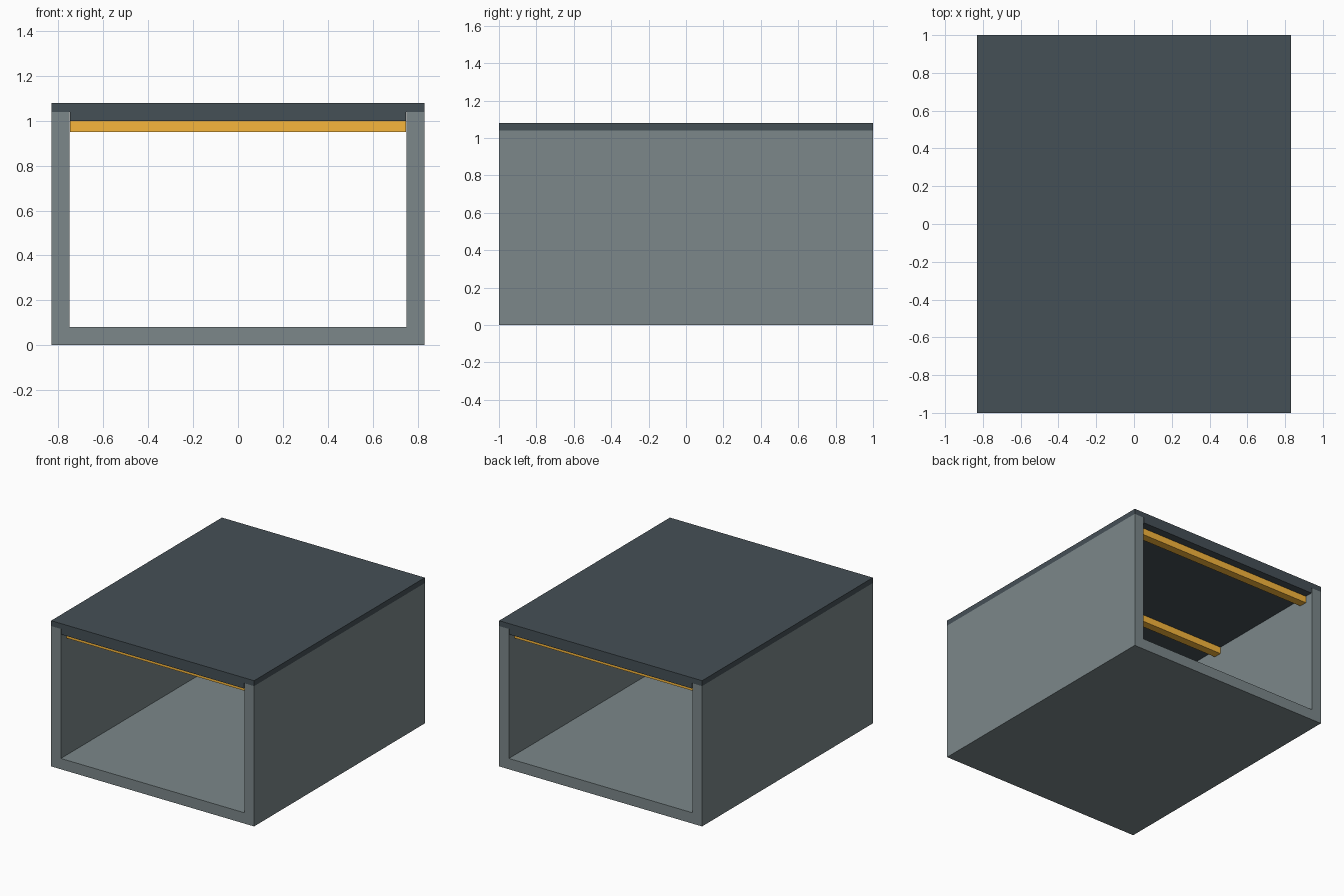
import bpy, bmesh

if "Cube" in bpy.data.objects:
    bpy.data.objects.remove(bpy.data.objects["Cube"])


def material(name, rgb):
    m = bpy.data.materials.new(name)
    m.diffuse_color = (*rgb, 1)
    m.use_nodes = True
    m.node_tree.nodes["Principled BSDF"].inputs["Base Color"].default_value = m.diffuse_color
    return m


def extrude_profile(name, profile, y0, y1, mat):
    """Extrude an (x, z) outline along y."""
    bm = bmesh.new()
    face = bm.faces.new([bm.verts.new((x, y0, z)) for x, z in profile])
    out = bmesh.ops.extrude_face_region(bm, geom=[face])
    verts = [g for g in out["geom"] if isinstance(g, bmesh.types.BMVert)]
    bmesh.ops.translate(bm, verts=verts, vec=(0, y1 - y0, 0))
    bmesh.ops.recalc_face_normals(bm, faces=bm.faces)
    mesh = bpy.data.meshes.new(name)
    bm.to_mesh(mesh)
    bm.free()
    mesh.materials.append(mat)
    obj = bpy.data.objects.new(name, mesh)
    bpy.context.collection.objects.link(obj)
    return obj


def mirrored(half):
    """Close a right-half outline by mirroring it across x = 0."""
    return half + [(-x, z) for x, z in reversed(half)]


concrete = material("concrete", (0.20, 0.245, 0.255))
dark = material("dark_slab", (0.06, 0.08, 0.094))
amber = material("amber", (0.93, 0.47, 0.045))

# U-shaped channel: floor and two side walls
extrude_profile("channel", mirrored([(0.832, 0), (0.832, 1.04), (0.752, 1.04), (0.752, 0.08)]),
                -1, 1, concrete)

# Lid with a lower step that drops between the walls
extrude_profile("lid", mirrored([(0.748, 1.0), (0.748, 1.04), (0.832, 1.04), (0.832, 1.08)]),
                -1, 1, dark)

# Cross beams under the lid
for label, y in (("front", -0.91), ("middle", 0), ("back", 0.91)):
    extrude_profile(label + "_beam", mirrored([(0.748, 0.95), (0.748, 1.0)]),
                    y - 0.03, y + 0.03, amber)
